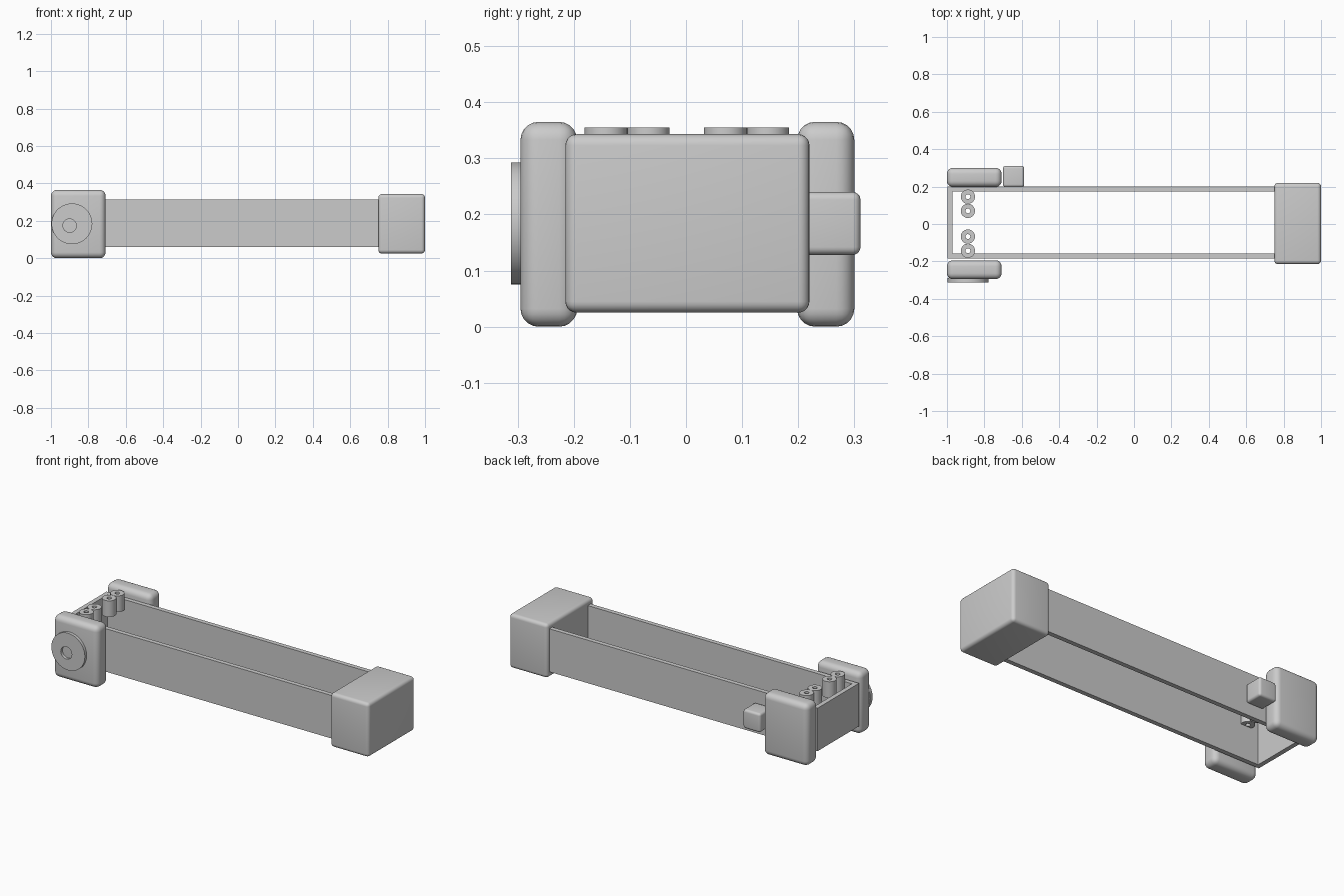
import bpy, bmesh
from math import radians
from mathutils import Matrix, Vector

cube = bpy.data.objects.get("Cube")
if cube:
    bpy.data.objects.remove(cube, do_unlink=True)

grey = bpy.data.materials.new("plain_grey")
grey.use_nodes = True
COLOUR = (0.6, 0.6, 0.6, 1)
grey.diffuse_color = COLOUR
grey.node_tree.nodes["Principled BSDF"].inputs["Base Color"].default_value = COLOUR


def finish(name, bm):
    bmesh.ops.recalc_face_normals(bm, faces=bm.faces)
    mesh = bpy.data.meshes.new(name)
    bm.to_mesh(mesh)
    bm.free()
    mesh.materials.append(grey)
    obj = bpy.data.objects.new(name, mesh)
    bpy.context.collection.objects.link(obj)
    bpy.ops.object.select_all(action="DESELECT")
    obj.select_set(True)
    bpy.context.view_layer.objects.active = obj
    bpy.ops.object.shade_smooth_by_angle(angle=radians(30))
    return obj


def box(name, low, high, radius=0):
    low, high = Vector(low), Vector(high)
    bm = bmesh.new()
    bmesh.ops.create_cube(bm, size=1)
    bmesh.ops.scale(bm, vec=high - low, verts=bm.verts)
    bmesh.ops.translate(bm, vec=(low + high) / 2, verts=bm.verts)
    if radius:
        bmesh.ops.bevel(bm, geom=bm.edges[:], offset=radius, segments=5,
                        profile=0.5, affect="EDGES")
    return finish(name, bm)


def ring(name, outer, inner, depth, matrix, shift=(0, 0), sides=48):
    """Cylinder along local z with a round hole, optionally off centre."""
    bm = bmesh.new()
    loops = []
    for z in (0, depth):
        for radius, offset in ((outer, (0, 0)), (inner, shift)):
            made = bmesh.ops.create_circle(
                bm, segments=sides, radius=radius,
                matrix=Matrix.Translation((*offset, z)))
            loops.append(made["verts"])
    a, b, c, d = loops
    for p, q in ((a, b), (c, d), (a, c), (b, d)):
        for i in range(sides):
            j = (i + 1) % sides
            bm.faces.new((p[i], p[j], q[j], q[i]))
    bm.transform(matrix)
    return finish(name, bm)


# Open rectangular frame
bm = bmesh.new()
outline = [(0.8, 0.2), (-0.997, 0.2), (-0.997, -0.185), (0.8, -0.185),
           (0.8, -0.158), (-0.97, -0.158), (-0.97, 0.173), (0.8, 0.173)]
base = bm.faces.new([bm.verts.new((x, y, 0.06)) for x, y in outline])
top = bmesh.ops.extrude_face_region(bm, geom=[base])["geom"]
bmesh.ops.translate(bm, vec=(0, 0, 0.253),
                    verts=[v for v in top if isinstance(v, bmesh.types.BMVert)])
finish("frame", bm)

# Rounded blocks
box("end_block", (0.75, -0.215, 0.025), (1, 0.22, 0.343), 0.02)
box("front_plate", (-1, -0.295, 0), (-0.708, -0.194, 0.365), 0.032)
box("back_plate", (-1, 0.198, 0), (-0.708, 0.3, 0.365), 0.032)
box("small_block", (-0.7, 0.198, 0.128), (-0.587, 0.311, 0.24), 0.014)

# Dial on the front plate, with an off-centre hole
ring("dial", 0.109, 0.036, 0.022,
     Matrix.Translation((-0.888, -0.29, 0.184)) @ Matrix.Rotation(radians(90), 4, "X"),
     shift=(-0.012, -0.01))

# Two pairs of upright tubes
for i, y in enumerate((-0.143, -0.067, 0.07, 0.146)):
    ring(f"tube_{i + 1}", 0.038, 0.013, 0.095, Matrix.Translation((-0.888, y, 0.26)), sides=32)
